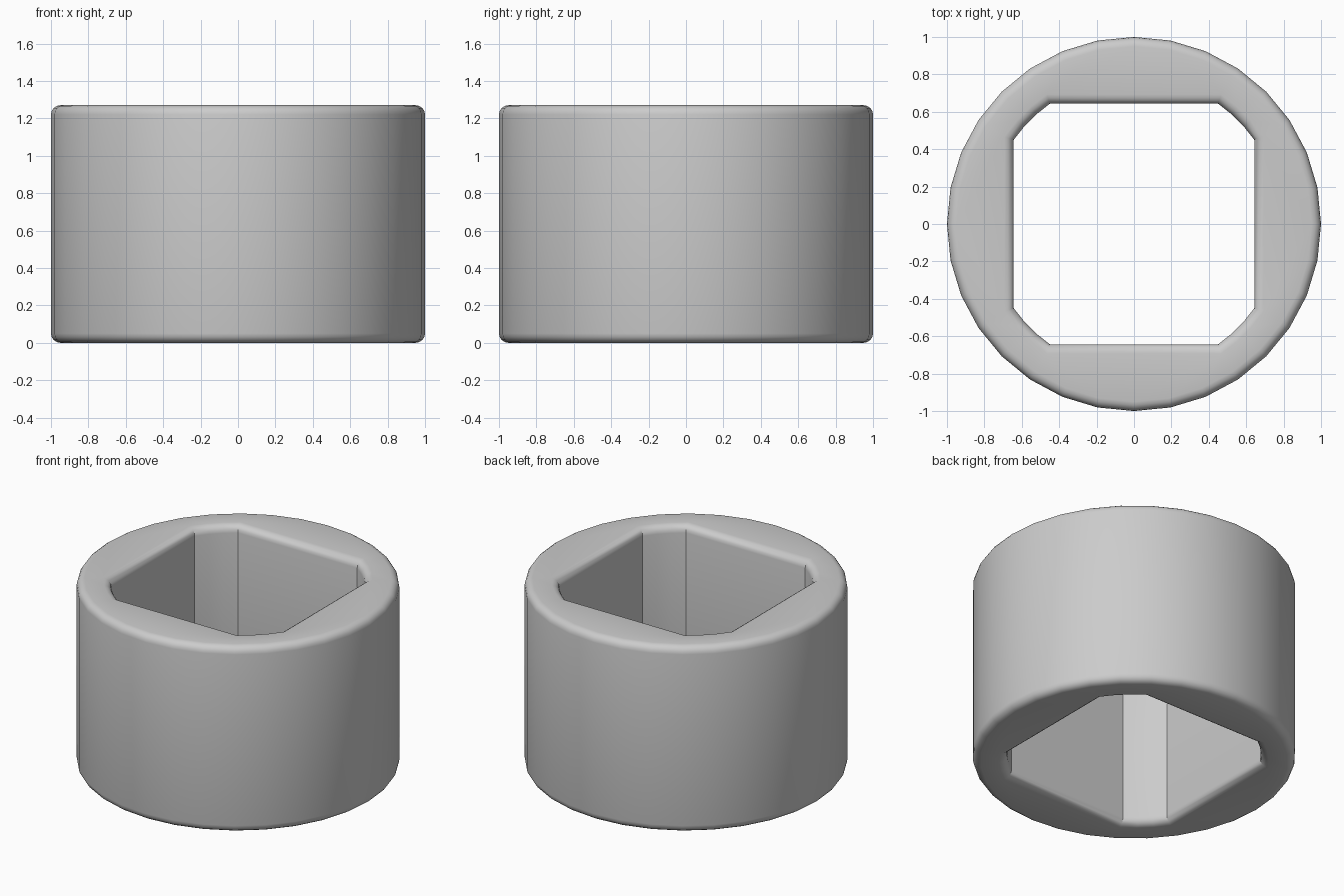
import bpy, bmesh
from math import sin, cos, pi, acos, radians

if "Cube" in bpy.data.objects:
    bpy.data.objects.remove(bpy.data.objects["Cube"])

HEIGHT, BEVEL, STEPS = 1.27, 0.05, 4
R_OUT, HALF, R_CORNER = 1.0, 0.643, 0.785


def outer_loop(d):
    # 32-sided round wall, moved inward by d
    return [((R_OUT - d) * cos(2 * pi * i / 32), (R_OUT - d) * sin(2 * pi * i / 32))
            for i in range(32)]


def hole_loop(d):
    # square hole with corners rounded by a circle, moved outward by d
    r, h = R_CORNER + d, HALF + d
    a0 = acos(h / r)
    a0 = pi / 2 - (pi / 2 - a0)
    a1 = pi / 2 - a0
    pts = []
    for q in range(4):
        for k in range(4):
            a = q * pi / 2 + a0 + (a1 - a0) * k / 3
            pts.append((r * cos(a), r * sin(a)))
    return pts


def rounded_steps():
    # (offset, height) pairs from bottom rim to top rim
    low = []
    for i in range(STEPS + 1):
        a = pi / 2 * i / STEPS
        low.append((BEVEL * (1 - sin(a)), BEVEL * (1 - cos(a))))
    return low + [(d, HEIGHT - z) for d, z in reversed(low)]


def add_wall(bm, shape):
    loops = [[bm.verts.new((x, y, z)) for x, y in shape(d)] for d, z in rounded_steps()]
    for a, b in zip(loops, loops[1:]):
        n = len(a)
        for i in range(n):
            j = (i + 1) % n
            bm.faces.new((a[i], a[j], b[j], b[i]))
    return loops[0], loops[-1]


def loop_edges(bm, loop):
    return [bm.edges.get((loop[i - 1], loop[i])) for i in range(len(loop))]


# Outer wall, hole wall, and flat end faces
bm = bmesh.new()
out_ends = add_wall(bm, outer_loop)
in_ends = add_wall(bm, hole_loop)
for o, i in zip(out_ends, in_ends):
    bmesh.ops.triangle_fill(bm, edges=loop_edges(bm, o) + loop_edges(bm, i), use_beauty=True)
bmesh.ops.recalc_face_normals(bm, faces=bm.faces[:])

mesh = bpy.data.meshes.new("round_sleeve")
bm.to_mesh(mesh)
bm.free()
sleeve = bpy.data.objects.new("round_sleeve", mesh)
bpy.context.collection.objects.link(sleeve)
bpy.context.view_layer.objects.active = sleeve
sleeve.select_set(True)
bpy.ops.object.shade_smooth_by_angle(angle=radians(30))
